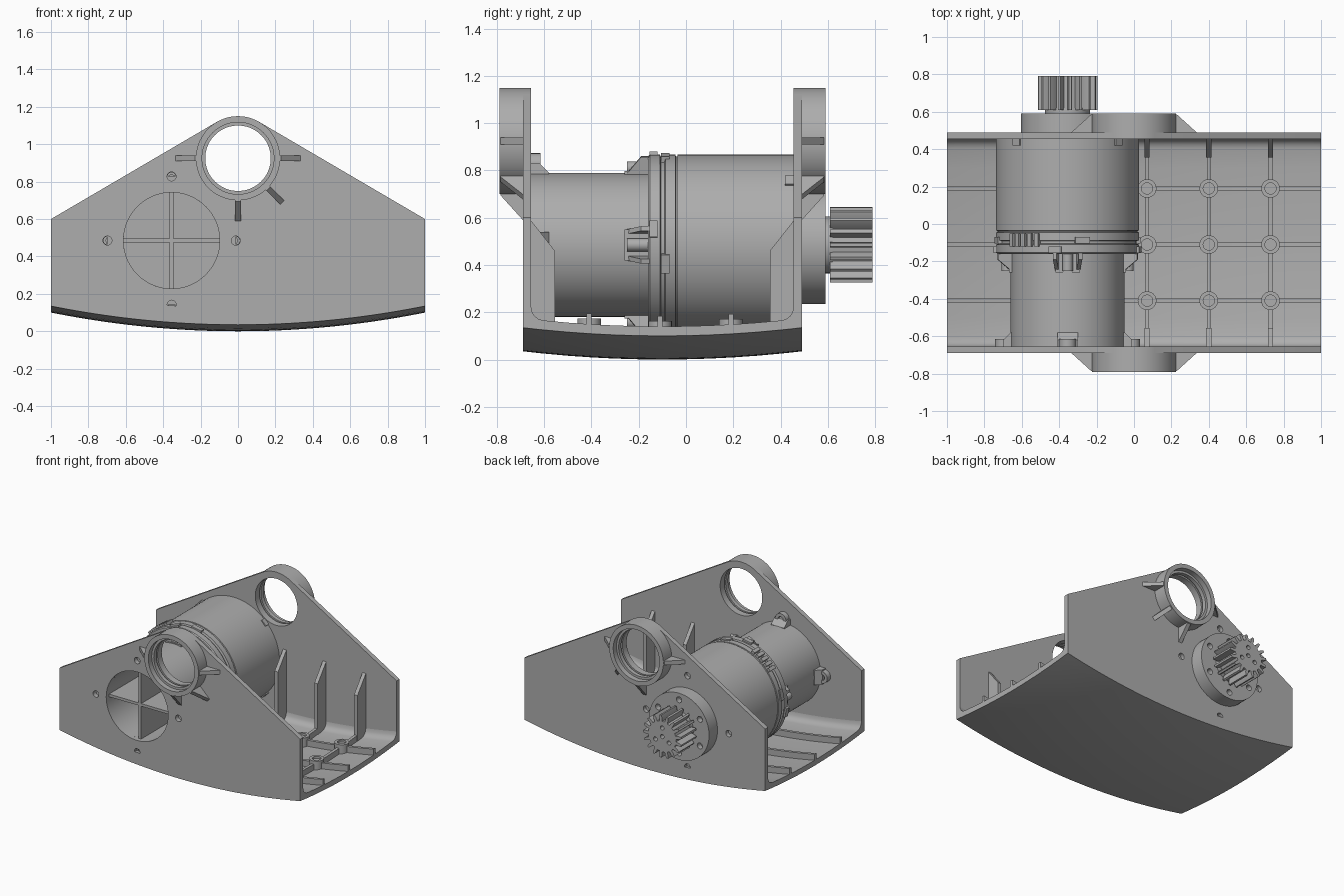
import bpy, bmesh, math
from mathutils import Vector

if "Cube" in bpy.data.objects:
    bpy.data.objects.remove(bpy.data.objects["Cube"])

grey = bpy.data.materials.new("plain grey")
grey.use_nodes = True
GREY = (0.42, 0.42, 0.42, 1)
grey.diffuse_color = GREY
grey.node_tree.nodes["Principled BSDF"].inputs["Base Color"].default_value = GREY

MOTOR = (-0.355, 0.485)          # motor axis (x, z)
PIVOT = (0, 0.925)               # pivot ring axis (x, z)
FRONT, BACK, WALL = -0.69, 0.49, 0.035


def finish(name, bm):
    bmesh.ops.remove_doubles(bm, verts=bm.verts, dist=1e-5)
    bmesh.ops.recalc_face_normals(bm, faces=bm.faces)
    mesh = bpy.data.meshes.new(name)
    bm.to_mesh(mesh)
    bm.free()
    mesh.materials.append(grey)
    ob = bpy.data.objects.new(name, mesh)
    bpy.context.collection.objects.link(ob)
    smooth(ob)
    return ob


def smooth(ob):
    bpy.ops.object.select_all(action='DESELECT')
    ob.select_set(True)
    bpy.context.view_layer.objects.active = ob
    bpy.ops.object.shade_smooth_by_angle(angle=math.radians(30))


def prism(name, points, push):
    bm = bmesh.new()
    face = bm.faces.new([bm.verts.new(p) for p in points])
    ext = bmesh.ops.extrude_face_region(bm, geom=[face])
    moved = [g for g in ext["geom"] if isinstance(g, bmesh.types.BMVert)]
    bmesh.ops.translate(bm, verts=moved, vec=push)
    return finish(name, bm)


def loft(name, loops):
    bm = bmesh.new()
    rows = [[bm.verts.new(p) for p in loop] for loop in loops]
    n = len(rows[0])
    for a, b in zip(rows, rows[1:]):
        for i in range(n):
            j = (i + 1) % n
            bm.faces.new((a[i], a[j], b[j], b[i]))
    bm.faces.new(rows[0])
    bm.faces.new(rows[-1])
    return finish(name, bm)


def lathe(name, profile, centre, steps=72):
    """Turn a closed (radius, y) profile about an axis along y."""
    bm = bmesh.new()
    cx, cz = centre
    verts = [bm.verts.new((cx + r, y, cz)) for r, y in profile]
    edges = [bm.edges.new((v, verts[(i + 1) % len(verts)])) for i, v in enumerate(verts)
             if profile[i][0] + profile[(i + 1) % len(verts)][0] > 0]
    bmesh.ops.spin(bm, geom=verts + edges, cent=(cx, 0, cz), axis=(0, 1, 0),
                   dvec=(0, 0, 0), angle=math.tau, steps=steps, use_merge=True)
    return finish(name, bm)


def disc(name, r, y0, y1, centre, steps=48):
    return lathe(name, [(0, y0), (r, y0), (r, y1), (0, y1)], centre, steps)


def radial(name, outline, width, angle, centre):
    """Block with a (radius, y) outline, standing out from an axis at an angle."""
    a = math.radians(angle)
    out, side = Vector((math.cos(a), 0, math.sin(a))), Vector((-math.sin(a), 0, math.cos(a)))
    base = Vector((centre[0], 0, centre[1])) - side * width / 2
    return prism(name, [base + out * r + Vector((0, y, 0)) for r, y in outline], side * width)


def around(centre, r, angle):
    a = math.radians(angle)
    return centre[0] + r * math.cos(a), centre[1] + r * math.sin(a)


def cut(ob, cutters):
    for c in cutters:
        c.hide_render = True
        mod = ob.modifiers.new("cut", 'BOOLEAN')
        mod.object, mod.solver = c, 'EXACT'
        bpy.context.view_layer.objects.active = ob
        bpy.ops.object.modifier_apply(modifier=mod.name)
        bpy.data.objects.remove(c)
    smooth(ob)


def under(x, y):
    return 0.1 * (x * x + (y + 0.1) ** 2)


def floor_top(x, y):
    d = max(0, min(y - FRONT, BACK - y) - WALL)
    f = 0.05
    lift = f - math.sqrt(f * f - (f - d) ** 2) if d < f else 0
    return under(x, y) + 0.04 + lift


# Domed floor with fillets along the walls
xs = [i / 20 - 1 for i in range(41)]
edge = [0, WALL, 0.04, 0.05, 0.065, 0.085]
ys = [FRONT + e for e in edge] + [-0.6 + 0.1 * i for i in range(1, 10)] + [BACK - e for e in edge[::-1]]
loft("floor", [[(x, y, under(x, y)) for y in ys] +
               [(x, y, floor_top(x, y)) for y in reversed(ys)] for x in xs])

# Floor ribs and screw bosses
RIB_X, RIB_Y, H, T = (0.07, 0.4, 0.73), (0.19, -0.11, -0.41), 0.045, 0.011


def rib_loop(x, y, dx, dy):
    low, high = under(x, y) + 0.02, under(x, y) + 0.04 + H
    return [(x - dx, y - dy, low), (x + dx, y + dy, low), (x + dx, y + dy, high), (x - dx, y - dy, high)]


for y in RIB_Y:
    loft("floor_rib_across", [rib_loop(x, y, 0, T) for x in xs])
for x in RIB_X:
    loft("floor_rib_along", [rib_loop(x, -0.67 + i * 0.057, T, 0) for i in range(21)])
    for y in RIB_Y:
        z = under(x, y)
        ring = [(x + 0.05 * math.cos(i * math.tau / 24), y + 0.05 * math.sin(i * math.tau / 24), z + 0.02)
                for i in range(24)]
        boss = prism("floor_boss", ring, (0, 0, 0.09))
        hole = [(x + 0.6 * (p[0] - x), y + 0.6 * (p[1] - y), z + 0.095) for p in ring]
        cut(boss, [prism("cutter", hole, (0, 0, 0.1))])

# End walls, pivot rings and their gussets
for label, outer, sign, tip in (("front", FRONT, 1, -0.79), ("back", BACK, -1, 0.59)):
    inner = outer + sign * WALL
    outline = [(x, outer, under(x, outer) + 0.015) for x in xs] + [(1, outer, 0.6)]
    for i in range(13):
        px, pz = around(PIVOT, 0.225, 59.65 + 60.7 * i / 12)
        outline.append((px, outer, pz))
    outline.append((-1, outer, 0.6))
    wall = prism(label + "_wall", outline, (0, sign * WALL, 0))
    holes = [disc("cutter", 0.205, outer - 0.1, outer + 0.1, PIVOT)]
    holes += [disc("cutter", 0.024, outer - 0.1, outer + 0.1, around(MOTOR, 0.343, a), 20)
              for a in (0, 90, 180, 270)]
    if label == "front":
        holes.append(disc("cutter", 0.257, outer - 0.1, outer + 0.1, MOTOR, 72))
    cut(wall, holes)
    lathe(label + "_pivot_ring", [
        (0.225, inner), (0.225, tip), (0.192, tip), (0.192, tip + sign * 0.04), (0.175, tip + sign * 0.04),
        (0.175, tip + sign * 0.07), (0.187, tip + sign * 0.07), (0.187, tip + sign * 0.085),
        (0.175, tip + sign * 0.085), (0.175, inner)], PIVOT)
    for a in (0, 180, -45, -90):
        radial(label + "_ring_gusset", [(0.215, tip + sign * 0.005), (0.23, tip + sign * 0.005),
               (0.335, outer), (0.335, outer + sign * 0.01), (0.215, outer + sign * 0.01)], 0.03, a, PIVOT)
    for x in RIB_X:
        side = [(0, 0.6), (0.11, 0.46), (0.11, under(x, outer) + 0.02), (0, under(x, outer) + 0.02)]
        prism(label + "_wall_rib", [(x - 0.014, inner + sign * (d - 0.01), z) for d, z in side], (0.028, 0, 0))

# Motor and gearbox housing, open at the front
lathe("motor_housing", [
    (0, -0.2), (0.257, -0.2), (0.257, -0.657), (0.305, -0.657), (0.305, -0.16), (0.375, -0.16),
    (0.382, -0.153), (0.382, -0.11), (0.368, -0.105), (0.368, -0.092), (0.382, -0.087),
    (0.382, -0.045), (0.374, -0.043), (0.374, -0.037), (0.382, -0.035), (0.382, 0.46), (0, 0.46)], MOTOR, 96)
for a in (0, 90):
    radial("motor_cross_fin", [(-0.26, -0.657), (0.26, -0.657), (0.26, -0.19), (-0.26, -0.19)], 0.02, a, MOTOR)

# Mounting ears, sloped pads and screws round the motor
for a in (0, 90, 180, 270):
    radial("motor_ear", [(0.29, -0.656), (0.345, -0.656), (0.345, -0.62), (0.305, -0.58), (0.29, -0.58)],
           0.11, a, MOTOR)
    ear = disc("motor_ear_lug", 0.045, -0.656, -0.615, around(MOTOR, 0.343, a), 24)
    cut(ear, [disc("cutter", 0.022, -0.7, -0.5, around(MOTOR, 0.343, a), 20)])
    for s in (-0.055, 0.055):
        turn = math.degrees(s / 0.3)
        radial("motor_pad_rib", [(0.29, -0.25), (0.308, -0.25), (0.38, -0.19), (0.38, -0.155), (0.29, -0.155)],
               0.02, a + turn, MOTOR)
    radial("motor_pad", [(0.29, -0.26), (0.312, -0.26), (0.312, -0.155), (0.29, -0.155)], 0.13, a, MOTOR)
    disc("motor_screw", 0.028, -0.25, -0.155, around(MOTOR, 0.325, a), 20)
    radial("housing_tab", [(0.36, 0.42), (0.39, 0.42), (0.39, 0.457), (0.36, 0.457)], 0.05, a + 45, MOTOR)
    radial("housing_clip", [(0.36, -0.155), (0.395, -0.155), (0.395, -0.12), (0.36, -0.12)], 0.07, a + 10, MOTOR)
    radial("housing_latch", [(0.36, -0.105), (0.39, -0.105), (0.39, -0.07), (0.36, -0.07)], 0.08, a - 12, MOTOR)

# Connector block on the housing
for i in range(5):
    radial("connector_pin", [(0.36, -0.12), (0.4, -0.12), (0.4, -0.05), (0.36, -0.05)], 0.025, 115 + i * 6, MOTOR)

# Output flange, hub and pinion
flange = disc("output_flange", 0.25, 0.485, 0.59, MOTOR, 64)
cut(flange, [disc("cutter", 0.022, 0.55, 0.65, around(MOTOR, 0.2, 30 + 60 * i), 20) for i in range(6)])
disc("output_hub", 0.12, 0.58, 0.62, MOTOR)
TEETH = 17
teeth = []
for i in range(TEETH):
    for part, r in ((-0.27, 0.115), (-0.22, 0.14), (-0.12, 0.16), (0.12, 0.16), (0.22, 0.14), (0.27, 0.115)):
        px, pz = around(MOTOR, r, (i + part) * 360 / TEETH)
        teeth.append((px, 0.61, pz))
gear = prism("pinion_gear", teeth, (0, 0.18, 0))
cut(gear, [disc("cutter", 0.016, 0.74, 0.85, around(MOTOR, r, a), 16)
           for r, a in ((0, 0), (0.065, 90), (0.065, 210), (0.065, 330))])
